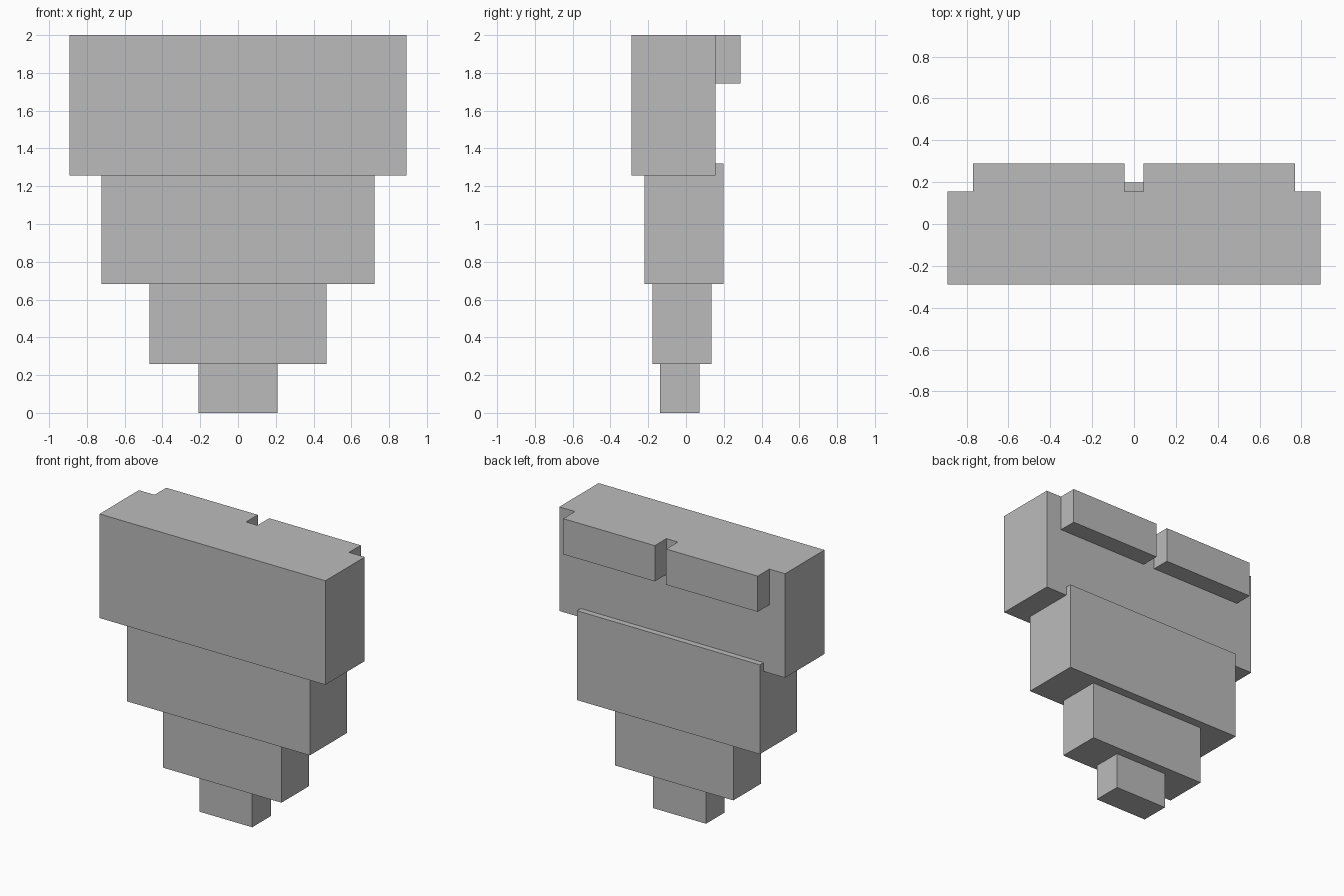
import bpy

default = bpy.data.objects.get("Cube")
if default:
    bpy.data.objects.remove(default, do_unlink=True)

# Single plain grey for the whole model
GREY = (0.5, 0.5, 0.5, 1.0)
grey = bpy.data.materials.new("plain_grey")
grey.use_nodes = True
grey.diffuse_color = GREY
grey.node_tree.nodes["Principled BSDF"].inputs["Base Color"].default_value = GREY


def box(name, x, y, z):
    """Box from (min, max) ranges along each axis."""
    ranges = (x, y, z)
    bpy.ops.mesh.primitive_cube_add(size=1, location=[(a + b) / 2 for a, b in ranges])
    ob = bpy.context.object
    ob.name = name
    ob.scale = [b - a for a, b in ranges]
    bpy.ops.object.transform_apply(location=False, rotation=False, scale=True)
    ob.data.materials.append(grey)
    return ob


# Stepped tiers, widening upward: half width, depth range, height range
tiers = {
    "bottom_tier": (0.209, (-0.138, 0.072), (0, 0.26)),
    "lower_tier": (0.468, (-0.178, 0.135), (0.26, 0.682)),
    "upper_tier": (0.722, (-0.221, 0.198), (0.682, 1.32)),
    "top_tier": (0.892, (-0.288, 0.156), (1.257, 2)),
}
for name, (half, depth, height) in tiers.items():
    box(name, (-half, half), depth, height)

# Pair of blocks along the upper back edge
for side, sign in (("left", 1), ("right", -1)):
    span = sorted((sign * 0.045, sign * 0.768))
    box(side + "_back_block", span, (0.156, 0.288), (1.745, 2))
